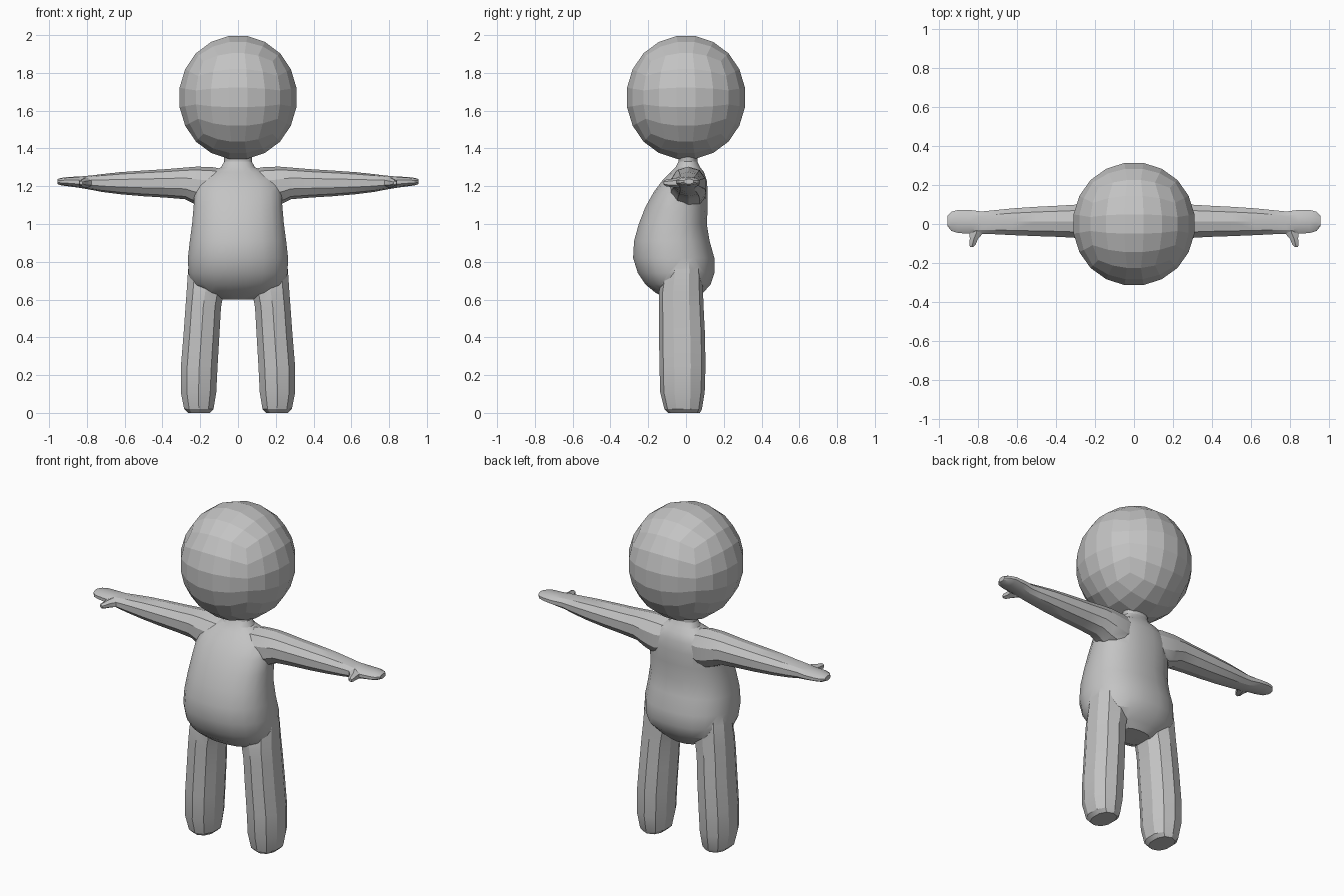
import bpy, bmesh, math
from mathutils import Vector

if "Cube" in bpy.data.objects:
    bpy.data.objects.remove(bpy.data.objects["Cube"])

skin = bpy.data.materials.new("plain grey")
skin.diffuse_color = (0.55, 0.55, 0.55, 1)
skin.use_nodes = True
skin.node_tree.nodes["Principled BSDF"].inputs["Base Color"].default_value = skin.diffuse_color


def finish(bm, name):
    bmesh.ops.recalc_face_normals(bm, faces=bm.faces[:])
    mesh = bpy.data.meshes.new(name)
    bm.to_mesh(mesh)
    bm.free()
    mesh.materials.append(skin)
    obj = bpy.data.objects.new(name, mesh)
    bpy.context.collection.objects.link(obj)
    return obj


def loft(name, rings, sides, place, power=2.0):
    """Skin oval rings (t, low_a, high_a, low_b, high_b); place maps (t, a, b) to xyz."""
    bm = bmesh.new()
    loops = []
    for t, a0, a1, b0, b1 in rings:
        loop = []
        for i in range(sides):
            ang = 2 * math.pi * (i + 0.5) / sides
            c, s = math.cos(ang), math.sin(ang)
            u = math.copysign(abs(c) ** (2 / power), c)
            v = math.copysign(abs(s) ** (2 / power), s)
            # keep the outermost vertices on the given limits
            k = 1 / math.cos(math.pi / sides) ** (2 / power)
            a = (a0 + a1) / 2 + (a1 - a0) / 2 * u * k
            b = (b0 + b1) / 2 + (b1 - b0) / 2 * v * k
            loop.append(bm.verts.new(place(t, a, b)))
        loops.append(loop)
    for lo, hi in zip(loops, loops[1:]):
        for i in range(sides):
            j = (i + 1) % sides
            bm.faces.new((lo[i], lo[j], hi[j], hi[i]))
    bm.faces.new(loops[0])
    bm.faces.new(loops[-1])
    return finish(bm, name)


# Torso with round belly and neck: height, half width, front, back
torso = [(0.60, 0.10, -0.09, 0.06), (0.635, 0.19, -0.16, 0.09),
         (0.68, 0.24, -0.215, 0.13), (0.74, 0.262, -0.255, 0.15),
         (0.82, 0.265, -0.28, 0.15), (0.91, 0.255, -0.275, 0.125),
         (1.00, 0.243, -0.25, 0.11), (1.09, 0.235, -0.215, 0.115),
         (1.17, 0.23, -0.17, 0.115), (1.23, 0.205, -0.125, 0.11),
         (1.275, 0.145, -0.08, 0.095), (1.30, 0.09, -0.055, 0.075),
         (1.33, 0.073, -0.04, 0.06), (1.40, 0.08, -0.04, 0.06)]
body = loft("body", [(z, -w, w, f, b) for z, w, f, b in torso], 20,
            lambda t, a, b: (a, b, t), 2.3)

# Legs: height, inner, outer, front, back
leg = [(0.0, 0.15, 0.265, -0.09, 0.07), (0.02, 0.13, 0.285, -0.11, 0.08),
       (0.11, 0.115, 0.303, -0.132, 0.094), (0.25, 0.108, 0.302, -0.135, 0.098),
       (0.42, 0.098, 0.288, -0.138, 0.095), (0.56, 0.09, 0.278, -0.138, 0.088),
       (0.64, 0.075, 0.272, -0.138, 0.085), (0.76, 0.06, 0.264, -0.12, 0.08),
       (0.86, 0.08, 0.24, -0.10, 0.06)]

# Arms and flat hands: distance from centre, front, back, bottom, top
arm = [(0.04, -0.07, 0.09, 1.12, 1.28), (0.14, -0.085, 0.105, 1.08, 1.297),
       (0.22, -0.08, 0.105, 1.105, 1.299), (0.28, -0.072, 0.10, 1.135, 1.295),
       (0.38, -0.066, 0.094, 1.143, 1.287), (0.50, -0.062, 0.088, 1.15, 1.28),
       (0.62, -0.057, 0.08, 1.16, 1.272), (0.72, -0.052, 0.07, 1.172, 1.262),
       (0.78, -0.052, 0.064, 1.183, 1.255), (0.84, -0.05, 0.072, 1.193, 1.25),
       (0.90, -0.046, 0.072, 1.201, 1.248), (0.935, -0.035, 0.062, 1.205, 1.243),
       (0.955, -0.01, 0.04, 1.212, 1.238)]

# Thumbs: reach towards the front, inner x, outer x, bottom, top
thumb = [(0.0, 0.75, 0.84, 1.195, 1.245), (-0.045, 0.77, 0.842, 1.195, 1.242),
         (-0.075, 0.798, 0.84, 1.198, 1.236), (-0.105, 0.81, 0.843, 1.202, 1.232),
         (-0.118, 0.822, 0.838, 1.21, 1.226)]

limbs = []
for side in (-1, 1):
    limbs += [
        loft("leg", leg, 10, lambda t, a, b: (side * a, b, t), 2.3),
        loft("arm", arm, 10, lambda t, a, b: (side * t, a, b), 2.2),
        loft("thumb", thumb, 6, lambda t, a, b: (side * a, t, b)),
    ]

# Merge the limbs into one continuous body
bpy.context.view_layer.objects.active = body
for limb in limbs:
    mod = body.modifiers.new("merge", "BOOLEAN")
    mod.operation = "UNION"
    mod.solver = "EXACT"
    mod.object = limb
    bpy.ops.object.modifier_apply(modifier=mod.name)
    bpy.data.objects.remove(limb)

# Head: a cube of five divisions pushed out to a ball
bm = bmesh.new()
bmesh.ops.create_cube(bm, size=2)
bmesh.ops.subdivide_edges(bm, edges=bm.edges[:], cuts=4, use_grid_fill=True)
for v in bm.verts:
    d = Vector([math.tan(c * math.pi / 4) for c in v.co]).normalized()
    v.co = Vector((d.x * 0.317, d.y * 0.32, 1.67 + d.z * 0.333))
head = finish(bm, "head")

# Shading: soft body, faceted head
for obj, angle in ((body, 25), (head, 8)):
    bpy.ops.object.select_all(action="DESELECT")
    obj.select_set(True)
    bpy.context.view_layer.objects.active = obj
    bpy.ops.object.shade_smooth_by_angle(angle=math.radians(angle))
